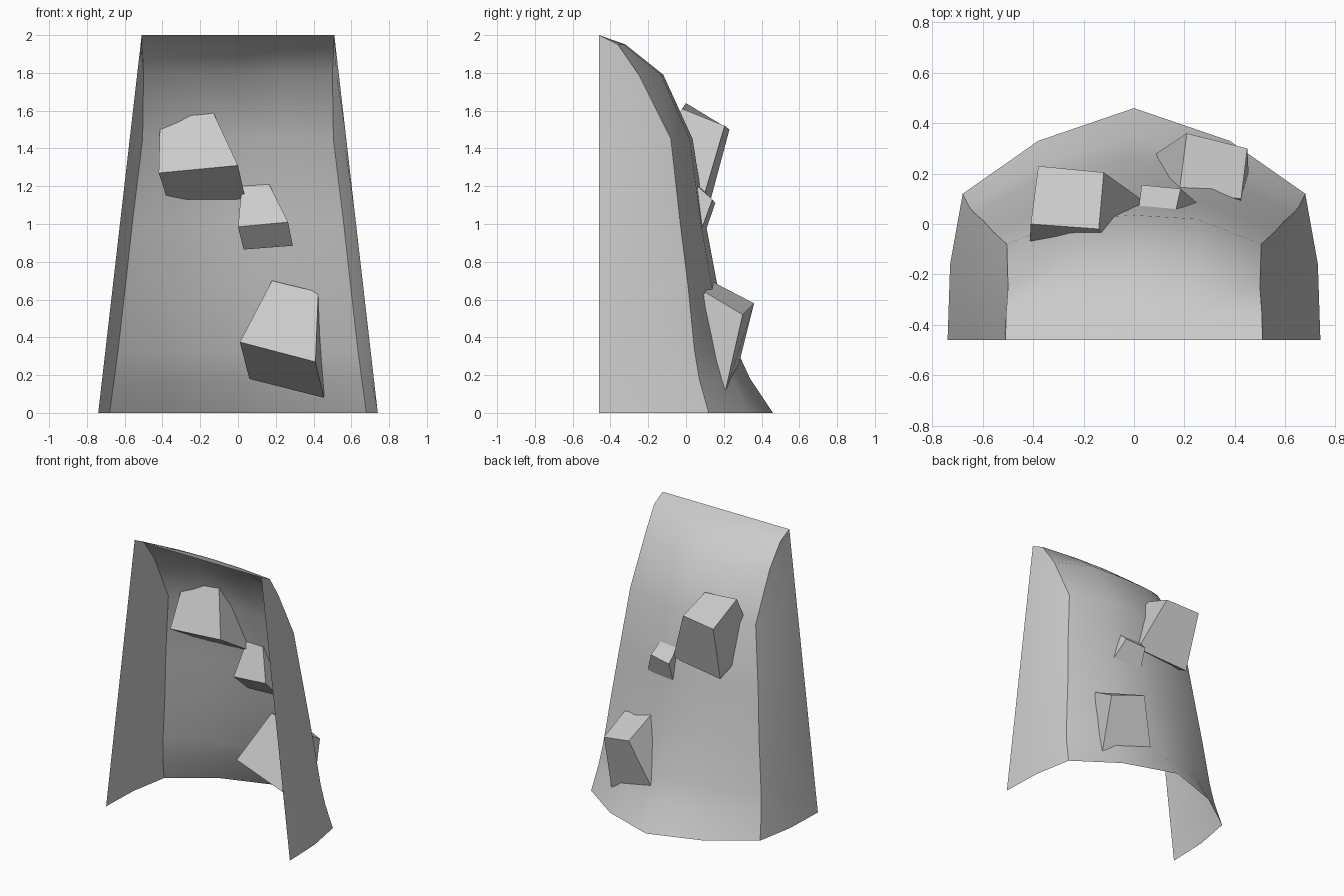
import bpy, bmesh, math

if "Cube" in bpy.data.objects:
    bpy.data.objects.remove(bpy.data.objects["Cube"])


def make(name, verts, faces, smooth=None):
    me = bpy.data.meshes.new(name)
    me.from_pydata(verts, [], faces)
    bm = bmesh.new()
    bm.from_mesh(me)
    bmesh.ops.remove_doubles(bm, verts=bm.verts, dist=0.0005)
    bmesh.ops.recalc_face_normals(bm, faces=bm.faces)
    bm.to_mesh(me)
    bm.free()
    ob = bpy.data.objects.new(name, me)
    bpy.context.collection.objects.link(ob)
    if smooth:
        bpy.context.view_layer.objects.active = ob
        ob.select_set(True)
        bpy.ops.object.shade_smooth_by_angle(angle=math.radians(smooth))
        ob.select_set(False)
    return ob


# Curved wall: per height, half profile as side, corner, quarter, centre
rows = [
    (0.00, (.73, -.16), (.68, .12), (.38, .33), .46),
    (0.18, (.705, -.18), (.655, .07), (.36, .24), .34),
    (0.33, (.69, -.19), (.635, .045), (.345, .20), .27),
    (0.68, (.65, -.21), (.595, .01), (.31, .135), .165),
    (1.00, (.615, -.23), (.56, -.03), (.285, .08), .105),
    (1.45, (.56, -.27), (.505, -.08), (.25, .02), .035),
    (1.79, (.52, -.37), (.50, -.25), (.25, -.13), -.12),
    (1.95, (.512, -.42), (.508, -.36), (.25, -.33), -.32),
    (2.00, (.51, -.46), (.51, -.46), (.25, -.46), -.46),
]
verts = []
for z, side, corner, quarter, cy in rows:
    half = [(.74 - .115 * z, -.46), side, corner, quarter]
    ring = half + [(0, cy)] + [(-x, y) for x, y in reversed(half)]
    verts += [(x, y, z) for x, y in ring]
n = 9
faces = [(r * n + c, r * n + c + 1, (r + 1) * n + c + 1, (r + 1) * n + c)
         for r in range(len(rows) - 1) for c in range(n - 1)]
make("curved_wall", verts, faces, 40)

# Wedge blocks set through the wall: top ring (back left, back right,
# front right, front left) then the matching bottom ring
blocks = {
    "upper_block": [(-.38, .23, 1.50), (-.12, .205, 1.52), (-.14, -.02, 1.61), (-.41, 0, 1.64),
                    (-.36, .12, 1.09), (.04, .09, 1.13), (0, -.20, 1.31), (-.42, -.18, 1.27)],
    "middle_block": [(.03, .155, 1.11), (.185, .14, 1.13), (.165, .05, 1.21), (.02, .07, 1.20),
                     (.03, .07, .865), (.29, .05, .885), (.265, -.06, 1.01), (0, -.05, .985)],
    "lower_block": [(.21, .36, .58), (.45, .30, .52), (.425, .10, .64), (.18, .13, .70),
                    (.06, .26, .18), (.455, .20, .08), (.41, -.08, .27), (.01, -.03, .375)],
}
box = [(0, 1, 2, 3), (7, 6, 5, 4)] + [(i, i + 4, (i + 1) % 4 + 4, (i + 1) % 4) for i in range(4)]
for name, pts in blocks.items():
    make(name, pts, box)
